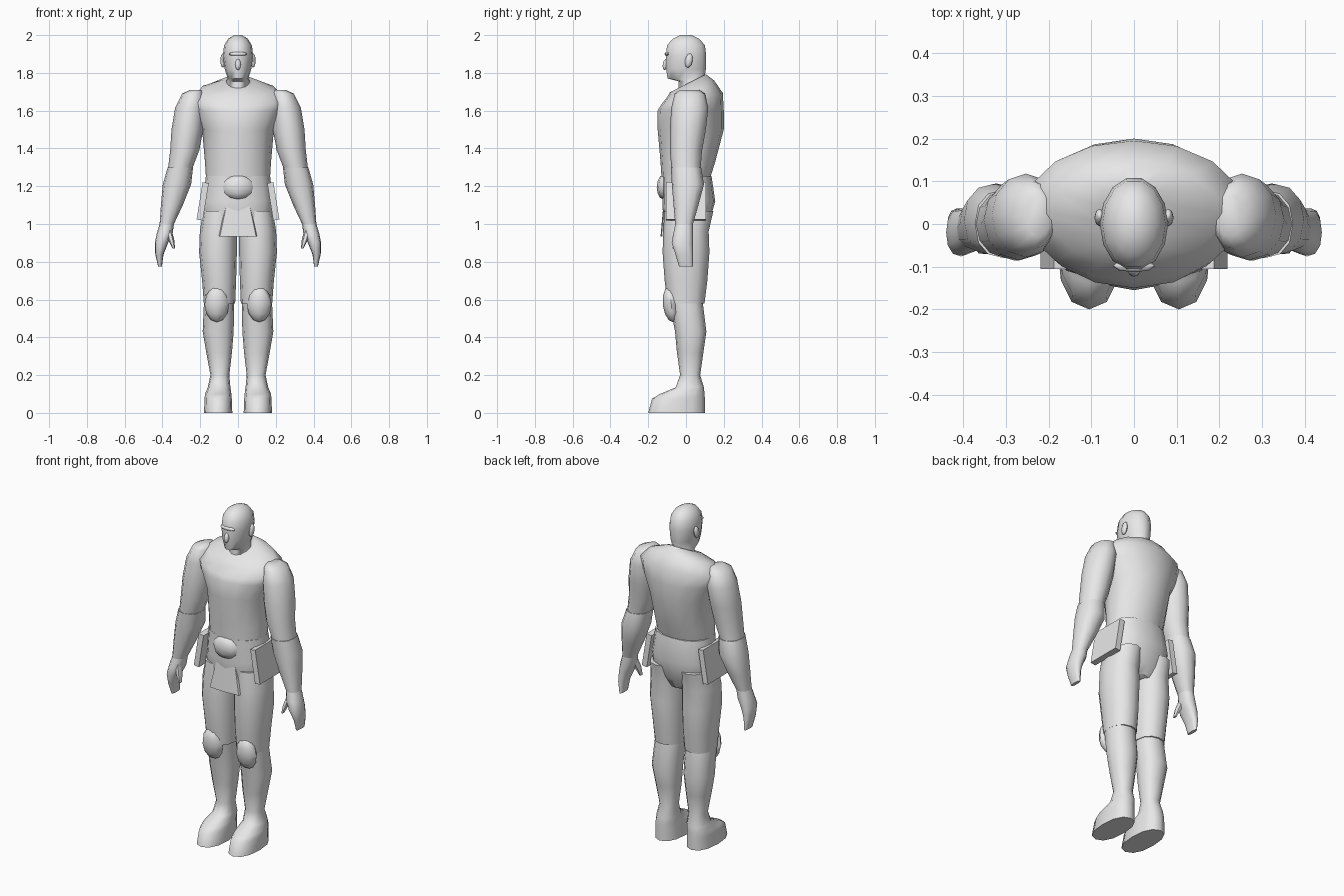
import bpy, bmesh, math
from mathutils import Matrix

if "Cube" in bpy.data.objects:
    bpy.data.objects.remove(bpy.data.objects["Cube"], do_unlink=True)

grey = bpy.data.materials.new("plain grey")
grey.use_nodes = True
grey.diffuse_color = (0.8, 0.8, 0.8, 1)
grey.node_tree.nodes["Principled BSDF"].inputs["Base Color"].default_value = grey.diffuse_color


def finish(name, bm, angle=60):
    bmesh.ops.recalc_face_normals(bm, faces=bm.faces)
    mesh = bpy.data.meshes.new(name)
    bm.to_mesh(mesh)
    bm.free()
    mesh.materials.append(grey)
    part = bpy.data.objects.new(name, mesh)
    bpy.context.collection.objects.link(part)
    bpy.ops.object.select_all(action="DESELECT")
    part.select_set(True)
    bpy.context.view_layer.objects.active = part
    bpy.ops.object.shade_smooth_by_angle(angle=math.radians(angle))


def rounded(value, power):
    return math.copysign(abs(value) ** (2 / power), value)


def ring(height, width, depth, x=0, y=0, tilt=0):
    """One cross-section: half width and half depth about a centre, tilted up to the back."""
    def point(angle, power, side):
        across = width * rounded(math.cos(angle), power)
        back = depth * rounded(math.sin(angle), power)
        return side * x + across, y + back, height + tilt * back
    return point


def loft(name, *rings, side=1, sides=12, power=2):
    bm = bmesh.new()
    angles = [math.tau * i / sides for i in range(sides)]
    loops = [[bm.verts.new(point(a, power, side)) for a in angles] for point in rings]
    for low, high in zip(loops, loops[1:]):
        for i in range(sides):
            bm.faces.new((low[i - 1], low[i], high[i], high[i - 1]))
    bm.faces.new(loops[0])
    bm.faces.new(loops[-1])
    finish(name, bm)


def place(bm, centre, size, axis, tilt):
    matrix = Matrix.Translation(centre) @ Matrix.Rotation(tilt, 4, axis) @ Matrix.Diagonal((*size, 1))
    bmesh.ops.transform(bm, matrix=matrix, verts=bm.verts)


def dome(name, centre, radii, axis="X", tilt=0):
    bm = bmesh.new()
    bmesh.ops.create_uvsphere(bm, u_segments=8, v_segments=6, radius=1)
    place(bm, centre, radii, axis, tilt)
    finish(name, bm)


def box(name, centre, size, axis, tilt):
    bm = bmesh.new()
    bmesh.ops.create_cube(bm, size=1)
    place(bm, centre, size, axis, tilt)
    finish(name, bm, angle=30)


# Trunk, from waist to collar
loft("torso",
     ring(height=1.25, width=0.17, depth=0.13),
     ring(height=1.33, width=0.175, depth=0.145, y=0.01),
     ring(height=1.5, width=0.19, depth=0.175, y=0.025),
     ring(height=1.6, width=0.24, depth=0.175, y=0.025),
     ring(height=1.66, width=0.26, depth=0.165, y=0.03, tilt=0.2),
     ring(height=1.715, width=0.2, depth=0.125, y=0.025, tilt=0.35),
     ring(height=1.745, width=0.085, depth=0.095, y=0.01, tilt=0.5),
     sides=16)
loft("pelvis",
     ring(height=0.94, width=0.1, depth=0.09),
     ring(height=1, width=0.19, depth=0.12),
     ring(height=1.12, width=0.185, depth=0.14, y=0.015),
     ring(height=1.255, width=0.17, depth=0.13, y=0.005),
     sides=16, power=2.3)

# Belt buckle and front flap of the trunks
dome("belt_buckle", centre=(0, -0.12, 1.195), radii=(0.08, 0.035, 0.065))
loft("front_flap",
     ring(height=0.94, width=0.11, depth=0.035, y=-0.1, tilt=0.2),
     ring(height=1.1, width=0.07, depth=0.03, y=-0.09),
     sides=8, power=5)

# Head with neck and face
loft("head",
     ring(height=1.68, width=0.06, depth=0.065, y=0.02),
     ring(height=1.755, width=0.063, depth=0.07, y=0.03),
     ring(height=1.77, width=0.055, depth=0.1),
     ring(height=1.82, width=0.07, depth=0.108),
     ring(height=1.89, width=0.08, depth=0.11),
     ring(height=1.945, width=0.074, depth=0.103),
     ring(height=1.98, width=0.053, depth=0.073),
     ring(height=2, width=0.02, depth=0.03),
     sides=14)
dome("nose", centre=(0, -0.108, 1.845), radii=(0.015, 0.015, 0.03), tilt=-0.2)
dome("brow", centre=(0, -0.098, 1.9), radii=(0.05, 0.015, 0.012))

for side, word in ((1, "left"), (-1, "right")):
    dome(word + "_ear", centre=(side * 0.08, 0.015, 1.865), radii=(0.013, 0.02, 0.038), tilt=-0.2)

    # Arm
    loft(word + "_upper_arm",
         ring(height=1.71, width=0.03, depth=0.05, x=0.222, y=0.02),
         ring(height=1.69, width=0.058, depth=0.08, x=0.238, y=0.02),
         ring(height=1.615, width=0.08, depth=0.098, x=0.253, y=0.02),
         ring(height=1.5, width=0.084, depth=0.095, x=0.268, y=0.01),
         ring(height=1.39, width=0.077, depth=0.085, x=0.282),
         ring(height=1.29, width=0.064, depth=0.077, x=0.307),
         side=side)
    loft(word + "_forearm",
         ring(height=1.3, width=0.067, depth=0.08, x=0.305),
         ring(height=1.21, width=0.075, depth=0.085, x=0.323, y=0.01),
         ring(height=1.1, width=0.058, depth=0.066, x=0.35),
         ring(height=1, width=0.038, depth=0.047, x=0.377, y=-0.01),
         side=side, power=2.3)
    loft(word + "_hand",
         ring(height=1, width=0.038, depth=0.047, x=0.377, y=-0.01),
         ring(height=0.95, width=0.042, depth=0.052, x=0.388, y=-0.015),
         ring(height=0.9, width=0.035, depth=0.056, x=0.405, y=-0.02),
         ring(height=0.84, width=0.022, depth=0.046, x=0.416, y=-0.01),
         ring(height=0.775, width=0.01, depth=0.037, x=0.413),
         side=side, power=2.3)
    loft(word + "_thumb",
         ring(height=0.98, width=0.015, depth=0.025, x=0.37, y=-0.03),
         ring(height=0.92, width=0.017, depth=0.022, x=0.355, y=-0.05),
         ring(height=0.87, width=0.007, depth=0.012, x=0.34, y=-0.06),
         side=side, sides=6)

    # Leg
    loft(word + "_thigh",
         ring(height=1.07, width=0.085, depth=0.13, x=0.1, y=0.015),
         ring(height=0.96, width=0.098, depth=0.12, x=0.104),
         ring(height=0.85, width=0.1, depth=0.124, x=0.106),
         ring(height=0.7, width=0.09, depth=0.113, x=0.1),
         ring(height=0.58, width=0.083, depth=0.098, x=0.098),
         side=side, power=2.2)
    loft(word + "_boot",
         ring(height=0, width=0.075, depth=0.15, x=0.105, y=-0.05),
         ring(height=0.075, width=0.072, depth=0.14, x=0.105, y=-0.04),
         ring(height=0.1, width=0.07, depth=0.118, x=0.105, y=-0.02),
         ring(height=0.135, width=0.06, depth=0.075, x=0.1, y=0.02),
         ring(height=0.2, width=0.05, depth=0.053, x=0.096, y=0.022),
         ring(height=0.32, width=0.068, depth=0.07, x=0.1, y=0.022),
         ring(height=0.43, width=0.082, depth=0.083, x=0.105, y=0.025),
         ring(height=0.59, width=0.08, depth=0.088, x=0.1),
         side=side, power=2.3)
    dome(word + "_knee_pad", centre=(side * 0.112, -0.078, 0.575), radii=(0.065, 0.045, 0.096), tilt=0.12)

    # Hip pouch
    box(word + "_hip_pouch", centre=(side * 0.187, 0, 1.12), size=(0.033, 0.21, 0.2), axis="Y", tilt=-0.16 * side)
